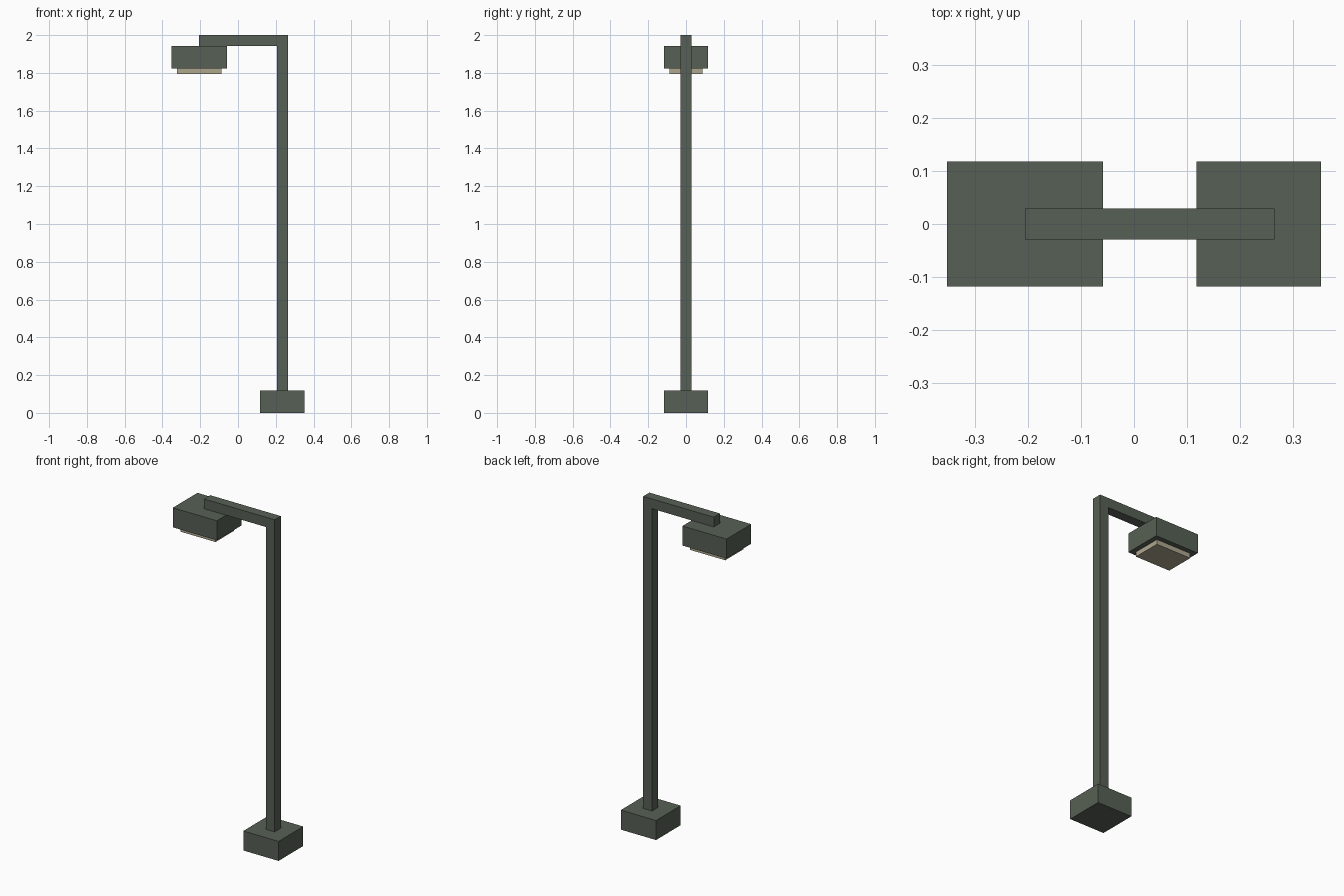
import bpy, bmesh

if "Cube" in bpy.data.objects:
    bpy.data.objects.remove(bpy.data.objects["Cube"])

U = 2 / 68  # modelling unit: the lamp is 68 units tall


def material(name, rgb):
    m = bpy.data.materials.new(name)
    m.diffuse_color = (*rgb, 1)
    m.use_nodes = True
    m.node_tree.nodes["Principled BSDF"].inputs["Base Color"].default_value = m.diffuse_color
    return m


metal = material("dark green metal", (0.095, 0.118, 0.090))
glow = material("warm glass", (0.42, 0.38, 0.27))


def prism(name, profile, depth, mat):
    """Extrude an x-z profile (in units) symmetrically along y."""
    bm = bmesh.new()
    face = bm.faces.new([bm.verts.new((x * U, -depth / 2 * U, z * U)) for x, z in profile])
    ext = bmesh.ops.extrude_face_region(bm, geom=[face])
    verts = [v for v in ext["geom"] if isinstance(v, bmesh.types.BMVert)]
    bmesh.ops.translate(bm, verts=verts, vec=(0, depth * U, 0))
    bmesh.ops.recalc_face_normals(bm, faces=bm.faces)
    mesh = bpy.data.meshes.new(name)
    bm.to_mesh(mesh)
    bm.free()
    mesh.materials.append(mat)
    obj = bpy.data.objects.new(name, mesh)
    bpy.context.collection.objects.link(obj)
    return obj


def box(name, x0, x1, z0, z1, depth, mat):
    return prism(name, [(x0, z0), (x1, z0), (x1, z1), (x0, z1)], depth, mat)


# Square foot
box("base", 4, 12, 0, 4, 8, metal)
# Upright and overhanging arm
box("pole", 7, 9, 4, 66, 2, metal)
box("arm", -7, 9, 66, 68, 2, metal)
# Lamp housing and the glass beneath it
box("lamp_head", -12, -2, 62, 66, 8, metal)
box("lamp_glass", -11, -3, 61, 62, 6, glow)
